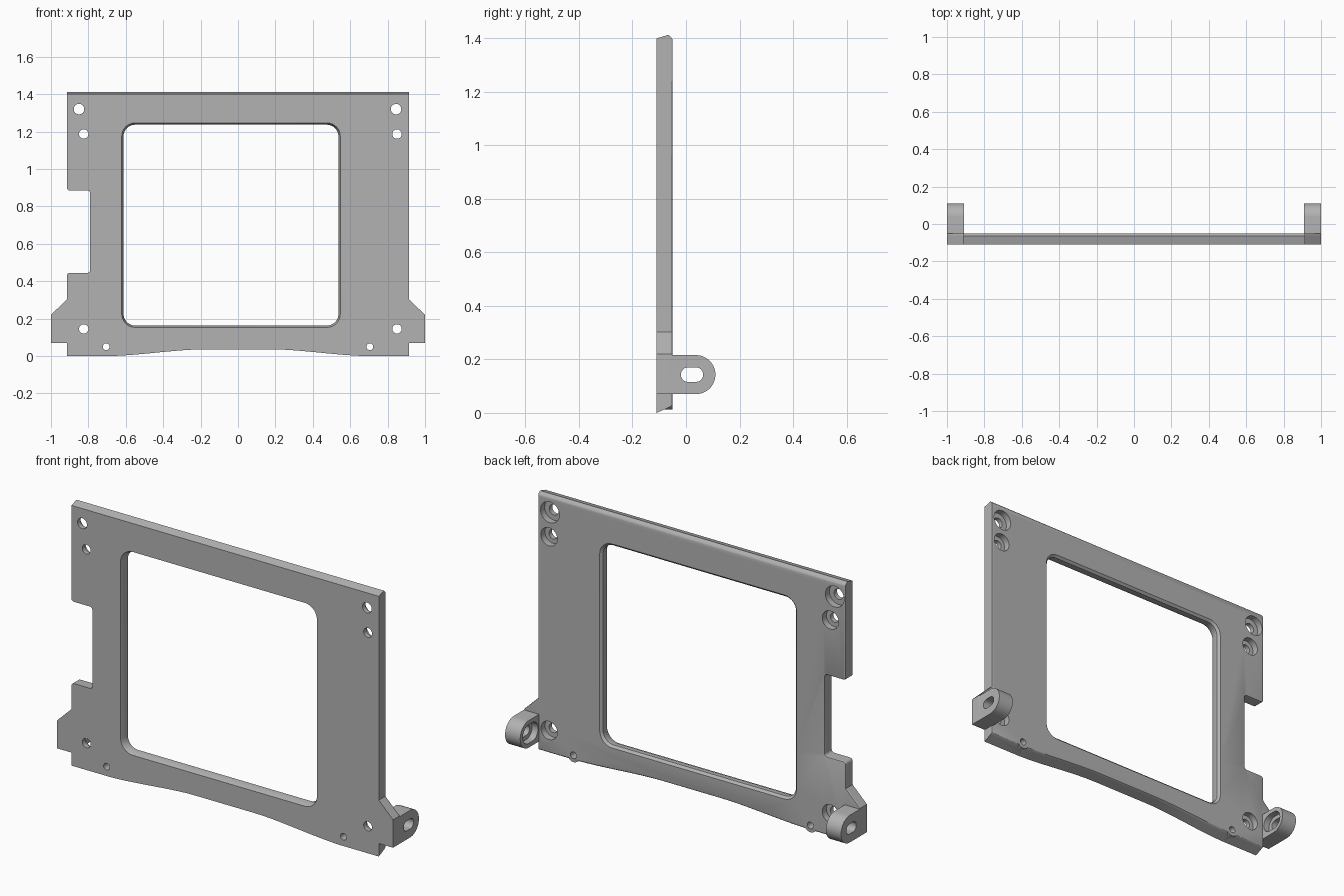
import bpy, bmesh, math
from mathutils import Vector

cube = bpy.data.objects.get("Cube")
if cube:
    bpy.data.objects.remove(cube, do_unlink=True)

FRONT, RIDGE, BACK = -0.11, -0.065, -0.05

grey = bpy.data.materials.new("plain_grey")
grey.use_nodes = True
grey.diffuse_color = (0.45, 0.45, 0.45, 1)
grey.node_tree.nodes["Principled BSDF"].inputs["Base Color"].default_value = (0.45, 0.45, 0.45, 1)


def loft(name, rings, chamfer=0):
    """Solid through matching rings of 3D points, last ring optionally chamfered."""
    bm = bmesh.new()
    loops = [[bm.verts.new(p) for p in ring] for ring in rings]
    n = len(loops[0])
    for a, b in zip(loops, loops[1:]):
        for i in range(n):
            j = (i + 1) % n
            bm.faces.new((a[i], a[j], b[j], b[i]))
    bm.faces.new(loops[0][::-1])
    cap = bm.faces.new(loops[-1])
    bmesh.ops.recalc_face_normals(bm, faces=bm.faces)
    if chamfer:
        bmesh.ops.bevel(bm, geom=list(cap.edges), offset=chamfer, segments=2,
                        profile=0.5, affect='EDGES')
    mesh = bpy.data.meshes.new(name)
    bm.to_mesh(mesh)
    bm.free()
    mesh.materials.append(grey)
    obj = bpy.data.objects.new(name, mesh)
    bpy.context.collection.objects.link(obj)
    return obj


def arc(cx, cz, r, start, end, steps):
    return [(cx + r * math.cos(math.radians(start + (end - start) * i / steps)),
             cz + r * math.sin(math.radians(start + (end - start) * i / steps)))
            for i in range(steps + 1)]


def rounded_rect(x0, x1, z0, z1, r, steps=8):
    return (arc(x1 - r, z1 - r, r, 0, 90, steps) + arc(x0 + r, z1 - r, r, 90, 180, steps)
            + arc(x0 + r, z0 + r, r, 180, 270, steps) + arc(x1 - r, z0 + r, r, 270, 360, steps))


def along_y(points, y):
    return [(x, y, z) for x, z in points]


def along_x(points, x):
    return [(x, y, z) for y, z in points]


def cylinder(name, x, z, r, y0, y1):
    circle = arc(x, z, r, 0, 360, 32)[:-1]
    return loft(name, [along_y(circle, y0), along_y(circle, y1)])


def combine(target, tool, operation):
    """Apply a boolean and remove the helper."""
    tool.hide_render = True
    mod = target.modifiers.new("shape", 'BOOLEAN')
    mod.operation, mod.object, mod.solver = operation, tool, 'EXACT'
    deps = bpy.context.evaluated_depsgraph_get()
    deps.update()
    mesh = bpy.data.meshes.new_from_object(target.evaluated_get(deps))
    target.modifiers.clear()
    target.data = mesh
    bpy.data.objects.remove(tool, do_unlink=True)


# Plate outline: arched bottom edge, ears, side notch
def arch(x):
    t = min(1, max(0, (0.68 - abs(x)) / 0.48))
    return 0.036 * t * (0.4 + 1.8 * t - 1.2 * t * t)


bottom = [(x, arch(x)) for x in (0.68 * (i / 12 - 1) for i in range(25))]
ear = [(0.915, 0), (0.915, 0.07), (1, 0.07), (1, 0.22), (0.915, 0.303)]
r = 0.015
notch = (arc(-0.915 + r, 0.885 + r, r, 180, 270, 4) + arc(-0.79 - r, 0.885 - r, r, 90, 0, 4)
         + arc(-0.79 - r, 0.445 + r, r, 0, -90, 4) + arc(-0.915 + r, 0.445 - r, r, 90, 180, 4))
outline = (bottom + ear + [(0.915, 1.4), (-0.915, 1.4)] + notch
           + [(-x, z) for x, z in reversed(ear)])


def plate_ring(y, top, rise):
    """Outline at depth y with the sloped top and bottom edges."""
    return [(x, y, top if z > 1.3 else z + rise * (1 - 10 * z) if z < 0.06 else z)
            for x, z in outline]


plate = loft("mounting_plate", [plate_ring(FRONT, 1.4, 0), plate_ring(RIDGE, 1.413, 0.02),
                                plate_ring(BACK, 1.397, 0.027)], chamfer=0.006)

# Side lugs with rounded ends, slots and inner recesses
for s in (-1, 1):
    side = ([(FRONT, 0.07)] + arc(0.037, 0.143, 0.073, -90, 90, 24) + [(FRONT, 0.216)])
    lug = loft("lug", [along_x(side, s * 0.91), along_x(side, s)])
    slot = rounded_rect(-0.019, 0.064, 0.116, 0.17, 0.0265)
    combine(lug, loft("slot", [along_x(slot, s * 0.8), along_x(slot, s * 1.1)]), 'DIFFERENCE')
    recess = rounded_rect(-0.042, 0.087, 0.093, 0.193, 0.049)
    combine(lug, loft("recess", [along_x(recess, s * 0.8), along_x(recess, s * 0.945)]), 'DIFFERENCE')
    combine(plate, lug, 'UNION')
    # Small boss on the bottom edge
    combine(plate, cylinder("boss", s * 0.705, 0.05, 0.037, -0.09, -0.051), 'UNION')

# Window, narrowest inside the thickness
rings = []
for y, grow in ((-0.12, 0.004), (-0.11, 0.002), (-0.085, -0.008), (-0.062, -0.008),
                (BACK, 0.004), (-0.04, 0.014)):
    rings.append(along_y(rounded_rect(-0.62 - grow, 0.545 + grow, 0.155 - grow,
                                      1.245 + grow, 0.07 + grow), y))
combine(plate, loft("window", rings), 'DIFFERENCE')

# Screw holes: x, z, radius, counterbore radius
holes = [(-0.85, 1.32, 0.028, 0.056), (0.845, 1.32, 0.028, 0.056)]
for x in (-0.825, 0.85):
    holes += [(x, z, 0.025, 0.049) for z in (1.187, 0.145)]
holes += [(s * 0.705, 0.05, 0.018, 0) for s in (-1, 1)]
for x, z, radius, bore in holes:
    combine(plate, cylinder("hole", x, z, radius, -0.2, 0), 'DIFFERENCE')
    if bore:
        combine(plate, cylinder("bore", x, z, bore, -0.085, 0), 'DIFFERENCE')

# Smooth the rounds, keep the edges crisp
bpy.ops.object.select_all(action='DESELECT')
plate.select_set(True)
bpy.context.view_layer.objects.active = plate
bpy.ops.object.shade_smooth_by_angle(angle=math.radians(25))
